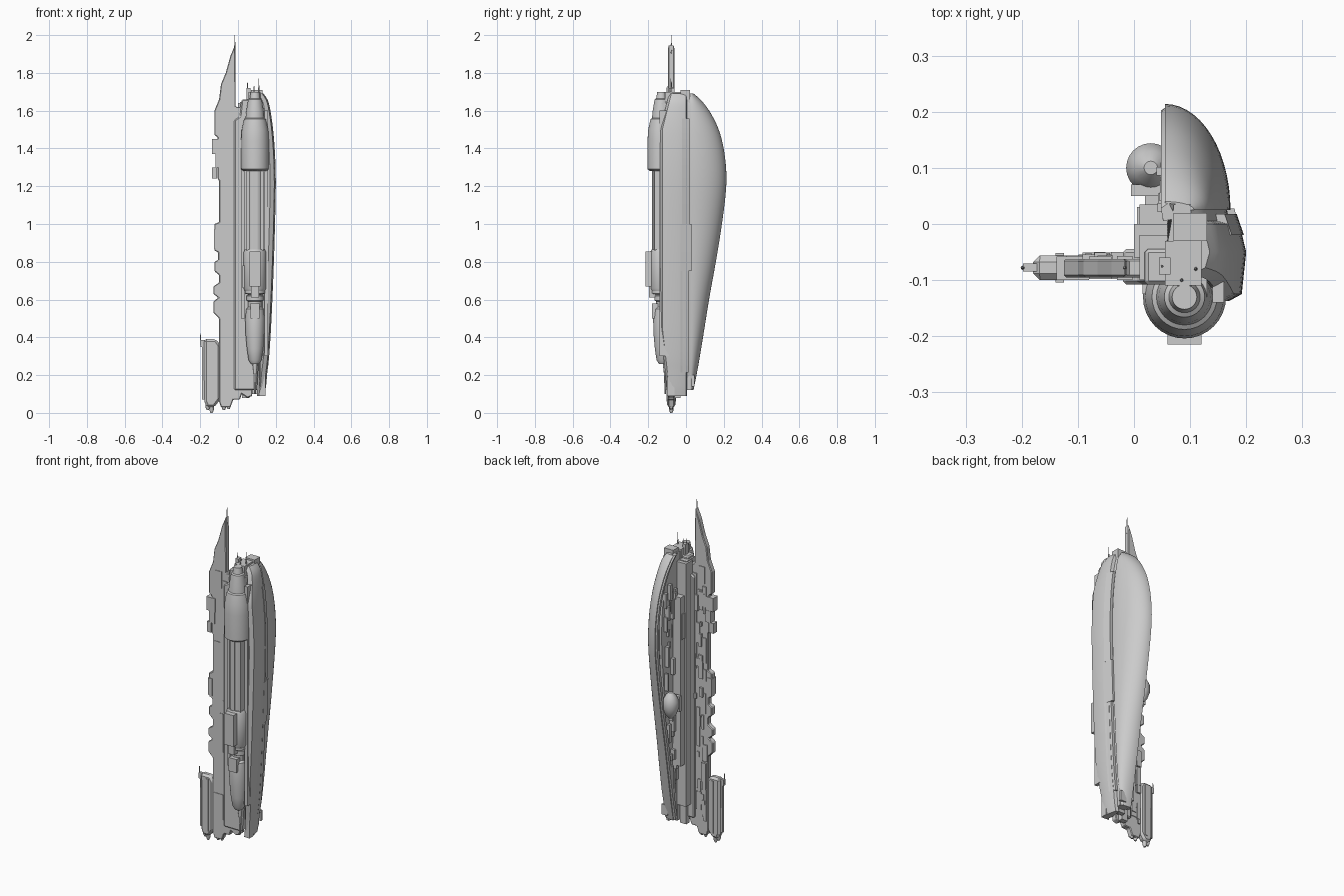
import bpy, bmesh, math, random

random.seed(4)
cube = bpy.data.objects.get("Cube")
if cube:
    bpy.data.objects.remove(cube, do_unlink=True)

grey = bpy.data.materials.new("hull grey")
grey.use_nodes = True
grey.diffuse_color = (0.6, 0.6, 0.6, 1)
grey.node_tree.nodes["Principled BSDF"].inputs["Base Color"].default_value = (0.6, 0.6, 0.6, 1)


def finish(bm, name, angle=None):
    bmesh.ops.recalc_face_normals(bm, faces=bm.faces)
    mesh = bpy.data.meshes.new(name)
    bm.to_mesh(mesh)
    bm.free()
    mesh.materials.append(grey)
    ob = bpy.data.objects.new(name, mesh)
    bpy.context.collection.objects.link(ob)
    if angle:
        bpy.ops.object.select_all(action='DESELECT')
        ob.select_set(True)
        bpy.context.view_layer.objects.active = ob
        bpy.ops.object.shade_smooth_by_angle(angle=math.radians(angle))
    return ob


def loft(name, rings, angle=None):
    """Skin closed rings of equal length and cap both ends."""
    bm = bmesh.new()
    vs = [[bm.verts.new(p) for p in ring] for ring in rings]
    n = len(vs[0])
    for a, b in zip(vs, vs[1:]):
        for i in range(n):
            j = (i + 1) % n
            bm.faces.new((a[i], a[j], b[j], b[i]))
    bm.faces.new(vs[0])
    bm.faces.new(vs[-1])
    return finish(bm, name, angle)


def slab(name, outline, y0, y1, bevel=0.0):
    """Extrude an x-z outline between two y values."""
    ob = loft(name, [[(x, y, z) for x, z in outline] for y in (y0, y1)])
    if bevel:
        mod = ob.modifiers.new("edge", 'BEVEL')
        mod.width, mod.segments = bevel, 1
    return ob


def boxes(name, items):
    """One object from boxes given as x0, x1, y0, y1, z0, z1."""
    bm = bmesh.new()
    for x0, x1, y0, y1, z0, z1 in items:
        vs = bmesh.ops.create_cube(bm, size=1)["verts"]
        for v in vs:
            v.co = ((x0 + x1) / 2 + v.co.x * (x1 - x0), (y0 + y1) / 2 + v.co.y * (y1 - y0),
                    (z0 + z1) / 2 + v.co.z * (z1 - z0))
    return finish(bm, name)


def turned(name, profile, cx, cy, sides=32, angle=30):
    """Turn a z-radius profile about a vertical axis."""
    rings = [[(cx + r * math.cos(t * math.tau / sides), cy + r * math.sin(t * math.tau / sides), z)
              for t in range(sides)] for z, r in profile]
    return loft(name, rings, angle)


# Hull stations: height, back edge y, outer x
stations = [(.12, .04, .14), (.25, .065, .16), (.4, .09, .172), (.6, .122, .182), (.8, .158, .19),
            (1.0, .19, .196), (1.2, .213, .2), (1.35, .207, .197), (1.48, .18, .188),
            (1.58, .135, .175), (1.65, .085, .16), (1.69, .04, .135)]


def smooth_stations(steps=4):
    out = []
    for k in range(len(stations) - 1):
        p = [stations[max(0, min(len(stations) - 1, k + d))] for d in (-1, 0, 1, 2)]
        for s in range(steps):
            t = s / steps
            out.append([0.5 * (2 * b + (c - a) * t + (2 * a - 5 * b + 4 * c - d) * t * t
                               + (3 * b - a - 3 * c + d) * t ** 3) for a, b, c, d in zip(*p)])
    return out + [stations[-1]]


hull = smooth_stations()


# Smooth rear shell, hollow towards -x
def shell_ring(z, yb, xr):
    xo, yi = xr - 0.028, 0.025
    arc = [(0.055 + (xo - 0.055) * math.sin(a), yi + (yb - yi) * math.cos(a))
           for a in [math.pi / 2 * i / 14 for i in range(15)]]
    inner = [(0.09, yi), (0.085, yi + (yb - yi) * 0.6), (0.055, yi + (yb - yi) * 0.82)]
    return [(x, y, z) for x, y in arc + inner]


loft("rear_shell", [shell_ring(*s) for s in hull], 35)

# Recessed seam between shell and side band
loft("hull_seam", [[(x, y, z) for x, y in ((.07, .035), (xr - .036, .035), (xr - .02, -.05), (.07, -.05))]
                   for z, yb, xr in hull], 35)

# Faceted side band
def band_ring(z, yb, xr):
    front = -0.085 - 0.04 * min(1, max(0, (z - 0.1) / 0.35)) + 0.05 * max(0, (z - 1.5) / 0.2)
    pts = [(.1, -.06), (xr - .03, .005), (xr - .012, 0), (xr, -.05), (xr - .008, front),
           (xr - .03, front - .012), (.1, front + .03)]
    return [(x, y, z - 0.03 * (z < 0.2)) for x, y in pts]


loft("side_band", [band_ring(*s) for s in hull], 25)

# Raised armour steps on the side, following the hull
for name, z0, z1, ya, yb_ in (("upper_armour", .98, 1.56, -.02, .018), ("lower_armour", .2, .78, -.03, .012),
                             ("mid_armour", .74, 1.0, -.03, .028)):
    loft(name, [[(x, y, z) for x, y in ((xr - .05, ya), (xr - .05, yb_), (xr - .017, yb_), (xr - .004, ya))]
                for z, _, xr in hull if z0 <= z <= z1])

# Inner rim rail along the shell opening
loft("inner_rim", [[(x, y, z) for x, y in ((.048, yb - .012), (.062, yb - .002), (.075, yb - .03), (.052, yb - .035))]
                   for z, yb, xr in hull], 35)

# Main blade with stepped leading edge
left_edge = [(-.015, 1.95), (-.04, 1.89), (-.065, 1.8), (-.09, 1.74), (-.1, 1.66), (-.125, 1.6), (-.125, 1.47),
             (-.108, 1.46), (-.108, 1.24), (-.1, 1.23), (-.1, 1.01), (-.125, 1.0), (-.125, .86), (-.105, .85),
             (-.105, .81), (-.125, .8), (-.125, .75), (-.1, .73), (-.1, .69), (-.13, .67), (-.13, .63),
             (-.105, .61), (-.13, .59), (-.13, .53), (-.1, .5), (-.1, .06)]
bottom = [(-.09, .03), (-.04, .03), (-.025, .07), (.01, .07), (.02, .1), (.05, .08), (.075, .09), (.08, .2)]
slab("main_blade", left_edge + bottom + [(.08, 1.62), (-.012, 1.62)], -.095, -.062, .004)
slab("blade_spine", [(-.02, .12), (.1, .12), (.12, .4), (.12, 1.66), (.02, 1.66), (.01, 1.57), (-.02, 1.55)],
     -.108, -.045, .006)

# Lower fin and its thruster tips
slab("lower_fin", [(-.18, .39), (-.115, .39), (-.095, .36), (-.095, .07), (-.125, .03), (-.165, .03), (-.178, .06)],
     -.1, -.056, .012)
boxes("fin_edge", [(-.198, -.17, -.085, -.07, .35, .385), (-.19, -.175, -.084, -.07, .07, .35),
                   (-.14, -.125, -.104, -.052, .06, .37)])
for i, (x, z) in enumerate(((-.14, 0), (-.16, .015), (-.075, .015), (-.05, .02))):
    turned("thruster_tip_%d" % i, [(z, .006), (z + .015, .012), (z + .06, .014)], x, -.078, 12)

# Blade edge pods and raised panels
boxes("blade_edge_pods", [(-.138, -.08, -.1, -.058, 1.37, 1.45), (-.138, -.11, -.095, -.06, 1.24, 1.3),
                          (-.12, -.085, -.1, -.056, 1.3, 1.37), (-.128, -.1, -.1, -.058, .87, .97)])
boxes("blade_panels", [(-.03, -.003, -.1, -.057, 1.01, 1.57), (-.09, -.05, -.098, -.058, 1.05, 1.2),
                       (-.08, -.04, -.098, -.058, 1.52, 1.62), (-.09, -.03, -.098, -.058, .15, .3),
                       (-.03, .03, -.1, -.05, .83, .86), (-.05, -.03, -.098, -.056, .55, .78)])
small = []
for _ in range(36):
    x, z = random.uniform(-.085, 0), random.uniform(.1, 1.55)
    w, h = random.uniform(.005, .016), random.uniform(.01, .06)
    small.append((x - w, x + w, -.07, random.uniform(-.058, -.05), z - h, z + h))
boxes("blade_back_details", small)

# Turned gun body at the front
turned("nose_pod", [(.26, .022), (.28, .034), (.34, .043), (.42, .05), (.5, .052), (.55, .046), (.56, .036),
                    (.59, .036), (.595, .046), (.62, .046), (.625, .034), (.66, .034)], .09, -.122)
turned("nose_spike", [(.1, .004), (.2, .006), (.25, .012), (.27, .012)], .09, -.11, 12)
turned("breech", [(.64, .05), (.66, .06), (.85, .06), (.865, .053)], .09, -.13)
turned("barrel", [(.86, .046), (1.3, .046)], .09, -.13)
turned("barrel_collars", [(.628, .04), (.632, .054), (.645, .054), (.65, .04)], .09, -.13)
turned("main_pod", [(1.28, .06), (1.29, .073), (1.44, .074), (1.5, .07), (1.555, .058), (1.56, .05), (1.6, .046),
                    (1.66, .036), (1.665, .028), (1.7, .022)], .09, -.13)
# Flutes, housing boxes and mounting rails
boxes("barrel_flutes", [(.09 + .036 * sx - .008, .09 + .036 * sx + .008, -.168, -.1, .86, 1.29) for sx in (-1, 1)]
      + [(.078, .102, -.18, -.15, .86, 1.29)])
boxes("breech_box", [(.06, .12, -.215, -.16, .67, .855), (.07, .11, -.195, -.15, .61, .67),
                     (.025, .06, -.15, -.09, .66, .78), (.065, .115, -.18, -.13, .5, .58)])
boxes("mount_rails", [(.015, .035, -.125, -.09, .5, 1.5), (.14, .16, -.14, -.09, .3, 1.6),
                      (.06, .13, -.13, -.09, .3, 1.64)])

# Interior deck and machinery inside the hollow
loft("inner_deck", [[(x, y, z) for x, y in ((.055, -.06), (.07, yb * .6), (.09, yb * .6), (.09, -.06))]
                    for z, yb, xr in hull])
boxes("core_column", [(0, .06, -.06, .0, .2, 1.64), (.01, .06, -.01, .035, .45, 1.45), (.005, .05, -.05, .03, 1.2, 1.35)])
inner = []
for _ in range(40):
    z = random.uniform(.3, 1.5)
    back = min(hull, key=lambda s: abs(s[0] - z))[1]
    y, w, h = random.uniform(0, back * .6), random.uniform(.004, .012), random.uniform(.01, .07)
    inner.append((random.uniform(.04, .06), .08, y - w, y + w, z - h, z + h))
boxes("inner_machinery", inner)
turned("inner_dish", [(.76, .012), (.78, .03), (.82, .044), (.86, .044), (.89, .03), (.91, .012)], .03, .1, 24)
boxes("dish_arm", [(.02, .06, .02, .1, .82, .85), (-.005, .05, .05, .07, .79, .88)])

# Ragged lower stubs and crown blocks
boxes("lower_stubs", [(.06, .1, -.03, -.005, .1, .3), (.07, .12, .005, .025, .12, .3), (.02, .06, -.06, -.03, .08, .3),
                      (.115, .145, -.1, -.06, .09, .3), (.09, .13, .03, .045, .14, .2)])
boxes("crown_blocks", [(.01, .06, -.1, -.02, 1.56, 1.645), (.055, .12, -.11, -.03, 1.62, 1.7),
                       (.07, .13, -.03, .02, 1.64, 1.71), (.045, .065, -.09, -.06, 1.64, 1.72)])

# Antennas and spire tip
for i, (x, y, z0, z1) in enumerate(((-.017, -.078, 1.9, 2.0), (.05, -.075, 1.66, 1.75), (.11, -.08, 1.68, 1.77),
                                    (.085, -.1, 1.68, 1.73), (-.198, -.078, .36, .42))):
    turned("antenna_%d" % i, [(z0, .004), (z1, .0015)], x, y, 8)
